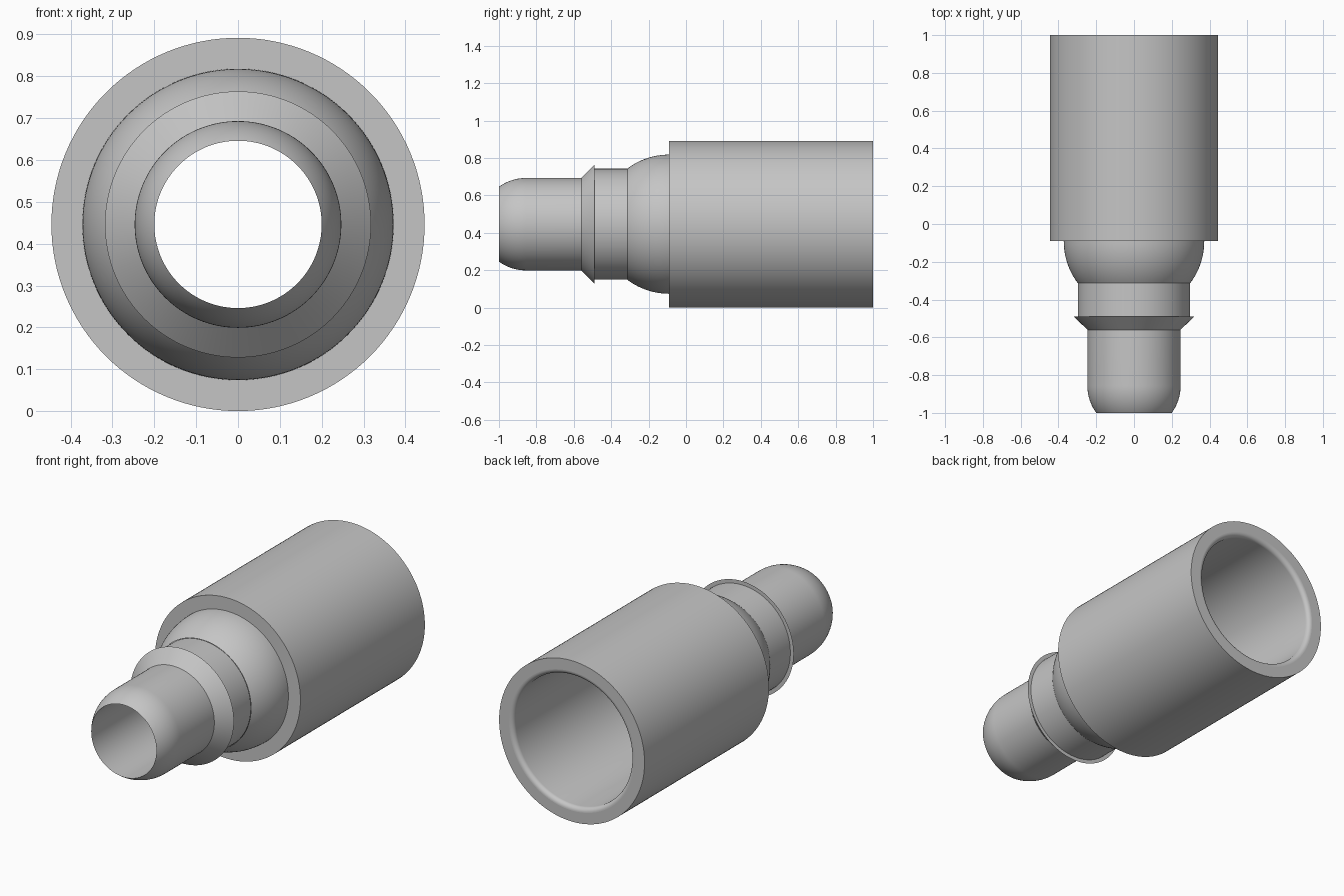
import bpy
import bmesh
from math import cos, sin, pi, radians, asin
from mathutils import Vector

if "Cube" in bpy.data.objects:
    bpy.data.objects.remove(bpy.data.objects["Cube"], do_unlink=True)

SEGMENTS = 128
RADIUS = 0.446      # outer sleeve radius, also the height of the axis
BALL = 0.372        # shoulder sphere
NOSE = 0.247        # spigot sphere
BORE = 0.36         # wide socket bore
PORT = 0.2          # narrow front bore

grey = bpy.data.materials.new("grey_plastic")
grey.use_nodes = True
colour = (0.56, 0.56, 0.56, 1)
grey.diffuse_color = colour
grey.node_tree.nodes["Principled BSDF"].inputs["Base Color"].default_value = colour


def arc(y, r, size, start, end, steps=14):
    """Profile points (y, radius) on a circle; angle 0 points radially outward."""
    angles = [start + (end - start) * i / steps for i in range(steps + 1)]
    return [(y + size * sin(a), r + size * cos(a)) for a in angles]


def lathe(name, profile):
    """Revolve an open profile around the lengthwise axis."""
    bm = bmesh.new()
    rings = []
    for y, r in profile:
        turns = [2 * pi * j / SEGMENTS for j in range(SEGMENTS)]
        rings.append([bm.verts.new(Vector((r * cos(a), y, r * sin(a) + RADIUS))) for a in turns])
    for a, b in zip(rings, rings[1:]):
        for j in range(SEGMENTS):
            k = (j + 1) % SEGMENTS
            bm.faces.new((a[j], b[j], b[k], a[k]))
    mesh = bpy.data.meshes.new(name)
    bm.to_mesh(mesh)
    bm.free()
    mesh.materials.append(grey)
    obj = bpy.data.objects.new(name, mesh)
    bpy.context.collection.objects.link(obj)
    bpy.ops.object.select_all(action="DESELECT")
    obj.select_set(True)
    bpy.context.view_layer.objects.active = obj
    bpy.ops.object.shade_smooth_by_angle(angle=radians(25))
    return obj


# Front spigot with rounded nose
lathe("spigot", arc(-0.855, 0, NOSE, -asin((1 - 0.855) / NOSE), 0) + [(-0.56, NOSE)])

# Flared barb with a square back step
lathe("barb", [(-0.56, NOSE), (-0.49, 0.318), (-0.49, 0.297)])

# Straight neck behind the barb
lathe("neck", [(-0.49, 0.297), (-0.312, 0.297)])

# Spherical shoulder
lathe("shoulder", arc(-0.09, 0, BALL, -asin(0.222 / BALL), 0))

# Large sleeve with flat front and back rims
lathe("sleeve", [(-0.09, BALL), (-0.09, RADIUS), (1, RADIUS), (1, BORE + 0.025)])

# Socket bore: rounded lip, straight wall, spherical bottom
lip = arc(0.975, BORE + 0.025, 0.025, 0, pi / 2, 8)
lip = [(y, 2 * (BORE + 0.025) - r) for y, r in reversed(lip)]
bottom = arc(-0.09, 0, BORE, 0, -asin((BORE ** 2 - PORT ** 2) ** 0.5 / BORE))
lathe("socket_bore", lip + bottom)

# Narrow bore through the spigot
lathe("front_bore", [bottom[-1], (-1, PORT)])
